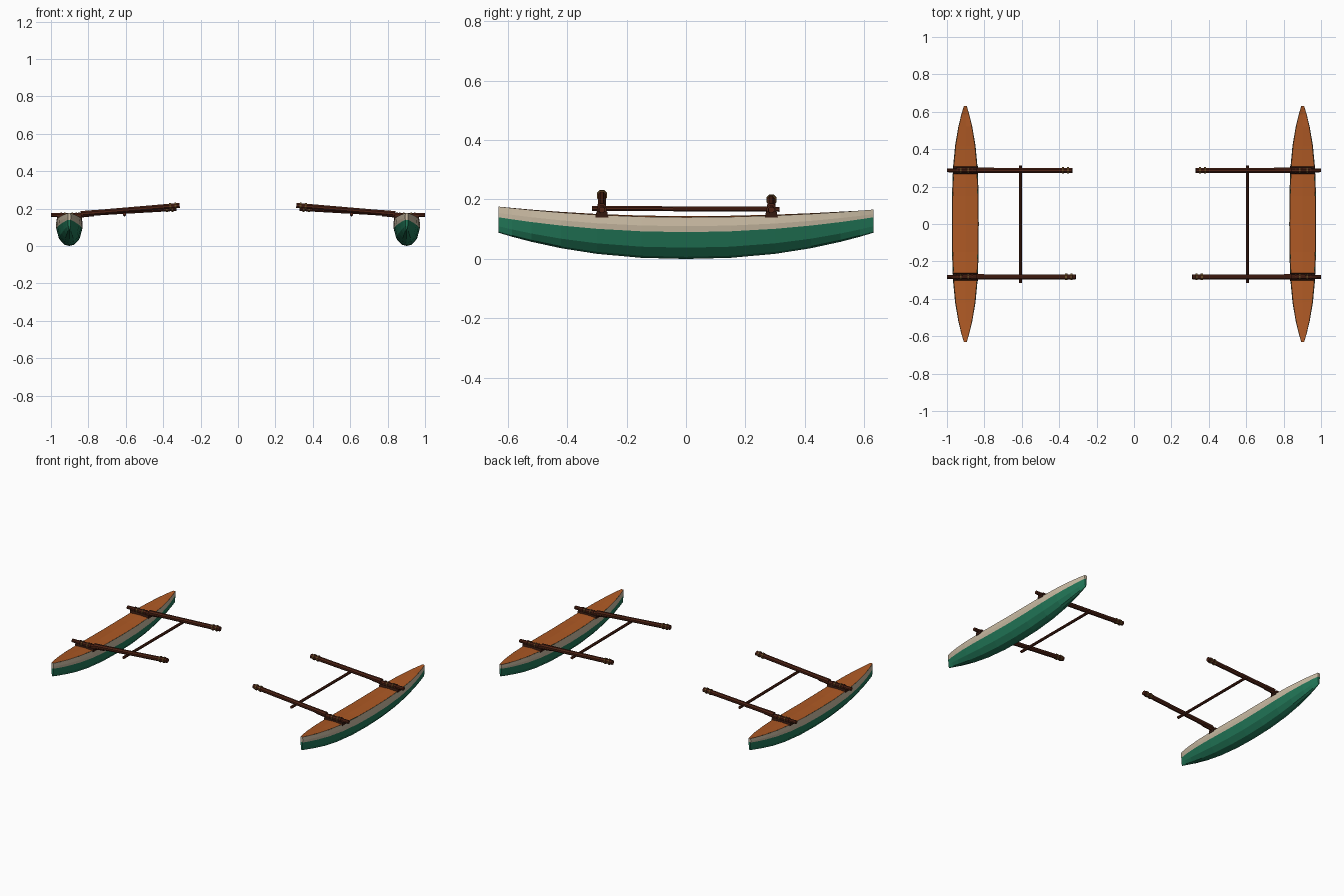
import bpy, bmesh, math
from mathutils import Vector, Matrix

if "Cube" in bpy.data.objects:
    bpy.data.objects.remove(bpy.data.objects["Cube"])

def mat(name, rgb):
    m = bpy.data.materials.new(name)
    m.diffuse_color = (*rgb, 1)
    m.use_nodes = True
    m.node_tree.nodes["Principled BSDF"].inputs["Base Color"].default_value = m.diffuse_color
    return m

GREEN = mat("hull green", (0.016, 0.19, 0.10))
CREAM = mat("band cream", (0.58, 0.49, 0.36))
DECK = mat("deck orange", (0.42, 0.10, 0.018))
WOOD = mat("dark wood", (0.075, 0.016, 0.007))
DARK = mat("saddle brown", (0.035, 0.010, 0.005))
ROPE = mat("lashing rope", (0.14, 0.07, 0.02))

def finish(bm, name, mats):
    bmesh.ops.recalc_face_normals(bm, faces=bm.faces)
    me = bpy.data.meshes.new(name)
    bm.to_mesh(me)
    bm.free()
    for m in mats:
        me.materials.append(m)
    ob = bpy.data.objects.new(name, me)
    bpy.context.collection.objects.link(ob)
    return ob

# hull lines as functions of the position along the length
L = 0.63
STATIONS = [-0.63, -0.585, -0.52, -0.42, -0.3, -0.15, 0, 0.15, 0.3, 0.42, 0.52, 0.585, 0.63]

def lines(y):
    t = abs(y) / L
    w = 0.008 + 0.064 * (1 - t ** 3.2)
    keel = 0.088 * t ** 2.2
    band = 0.09 + 0.05 * t ** 2
    rim = 0.14 + (0.036 if y < 0 else 0.026) * t ** 2
    return w, keel, band, rim

def hull(x0, name):
    bm = bmesh.new()
    rings = []
    for y in STATIONS:
        w, keel, band, rim = lines(y)
        h = band - keel
        half = [(0.95, rim), (1.0, band + 0.4 * (rim - band)), (0.96, band),
                (0.76, keel + 0.42 * h), (0.38, keel + 0.08 * h)]
        pts = [(a, z) for a, z in half] + [(0, keel)] + [(-a, z) for a, z in reversed(half)]
        rings.append([bm.verts.new((x0 + a * w, y, z)) for a, z in pts])
    n = len(rings[0])
    for a, b in zip(rings, rings[1:]):
        for i in range(n - 1):
            f = bm.faces.new((a[i], a[i + 1], b[i + 1], b[i]))
            f.material_index = 1 if i in (0, 1, n - 3, n - 2) else 0
    # bow and stern ends, split into the two colours
    for r in (rings[0], rings[-1]):
        bm.faces.new(r[2:n - 2])
        bm.faces.new((r[0], r[1], r[2], r[n - 3], r[n - 2], r[n - 1])).material_index = 1
    finish(bm, name, [GREEN, CREAM])

def deck(x0, name):
    bm = bmesh.new()
    rows = []
    for y in STATIONS:
        w, _, _, rim = lines(y)
        mid = 0.004 * (1 - (y / L) ** 2)
        drop = 0.006 if 0.55 < y < 0.6 else 0
        rows.append([bm.verts.new((x0 + a * w, y, rim + z)) for a, z in
                     ((-0.94, 0), (0, mid - drop), (0.94, 0))])
    for a, b in zip(rows, rows[1:]):
        for i in range(2):
            bm.faces.new((a[i], a[i + 1], b[i + 1], b[i]))
    ob = finish(bm, name, [DECK])
    for p in ob.data.polygons:
        if p.normal.z < 0:
            p.flip()

def pole(points, name, m, sides=8):
    """Tapered pole through (x, y, z, radius) points."""
    bm = bmesh.new()
    P = [Vector(p[:3]) for p in points]
    rings = []
    for i, p in enumerate(points):
        d = (P[min(i + 1, len(P) - 1)] - P[max(i - 1, 0)]).normalized()
        u = d.cross(Vector((0, 0, 1))).normalized()
        v = u.cross(d)
        ang = [2 * math.pi * (k + 0.5) / sides for k in range(sides)]
        rings.append([bm.verts.new(P[i] + p[3] * (math.cos(a) * u + math.sin(a) * v)) for a in ang])
    for a, b in zip(rings, rings[1:]):
        for k in range(sides):
            bm.faces.new((a[k], a[(k + 1) % sides], b[(k + 1) % sides], b[k]))
    bm.faces.new(rings[0])
    bm.faces.new(rings[-1])
    finish(bm, name, [m])

def saddle(x0, y, name):
    bm = bmesh.new()
    bmesh.ops.create_cube(bm, size=1, matrix=Matrix.Translation((x0, y, 0.150))
                          @ Matrix.Diagonal((0.134, 0.044, 0.020, 1)))
    top = [v for v in bm.verts if v.co.z > 0.15]
    for v in top:
        v.co.y = y + (v.co.y - y) * 0.8
    finish(bm, name, [DARK])

for s, side in ((-1, "left"), (1, "right")):
    x0 = 0.902 * s
    hull(x0, side + "_hull")
    deck(x0, side + "_deck")
    # crossbeams: y position, inner end x, inner end height
    for end, y, xi, zi in (("front", -0.283, 0.312, 0.217), ("rear", 0.287, 0.33, 0.201)):
        tag = side + "_" + end
        saddle(x0, y, tag + "_saddle")
        pole([(1.0 * s, y, 0.165, 0.011), (0.84 * s, y, 0.165, 0.014),
              (0.77 * s, y, 0.169, 0.011)], tag + "_outer_spar", WOOD)
        slope = (zi - 0.172) / (0.84 - xi)
        beam_z = lambda x: zi - slope * (x - xi)
        pole([(0.84 * s, y, 0.172, 0.016), (0.72 * s, y, beam_z(0.72), 0.0145),
              (xi * s, y, zi, 0.0145)], tag + "_crossbeam", WOOD)
        # rope lashings at the inner end and over the hull
        for i, x in enumerate((xi + 0.022, xi + 0.05)):
            pole([((x - 0.005) * s, y, beam_z(x - 0.005), 0.0185),
                  ((x + 0.005) * s, y, beam_z(x + 0.005), 0.0185)], f"{tag}_end_lashing_{i}", ROPE)
        for i, x in enumerate((0.865, 0.885, 0.925, 0.945)):
            pole([((x - 0.004) * s, y, 0.164, 0.0175), ((x + 0.004) * s, y, 0.164, 0.0175)],
                 f"{tag}_hull_lashing_{i}", WOOD if i in (0, 3) else ROPE)
    # long brace tying the two beams together
    pole([(0.607 * s, -0.316, 0.170, 0.009), (0.607 * s, 0.314, 0.167, 0.009)], side + "_brace", WOOD)
